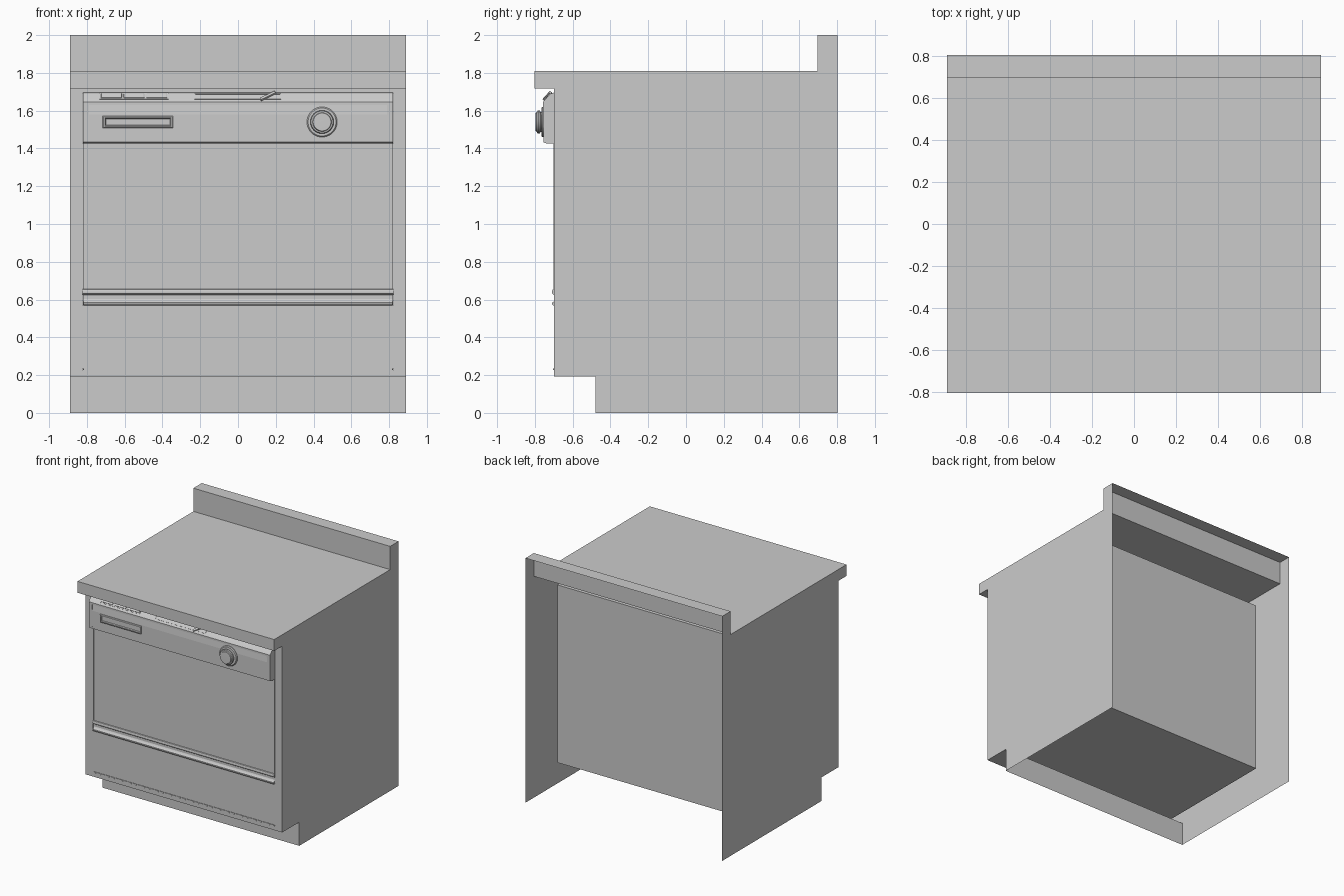
import bpy, bmesh, math
from mathutils import Matrix, Vector

if "Cube" in bpy.data.objects:
    bpy.data.objects.remove(bpy.data.objects["Cube"])


def finish(name, bm, bevel=0.0, smooth=False):
    bmesh.ops.remove_doubles(bm, verts=bm.verts, dist=1e-5)
    bmesh.ops.recalc_face_normals(bm, faces=bm.faces)
    mesh = bpy.data.meshes.new(name)
    bm.to_mesh(mesh)
    bm.free()
    ob = bpy.data.objects.new(name, mesh)
    bpy.context.collection.objects.link(ob)
    if bevel:
        mod = ob.modifiers.new("bevel", 'BEVEL')
        mod.width, mod.segments = bevel, 2
    if smooth:
        bpy.ops.object.select_all(action='DESELECT')
        ob.select_set(True)
        bpy.context.view_layer.objects.active = ob
        bpy.ops.object.shade_smooth_by_angle(angle=math.radians(35))
    return ob


def add_prism(bm, profile, x0, x1):
    """Closed solid: (y, z) profile swept along x."""
    face = bm.faces.new([bm.verts.new((x0, y, z)) for y, z in profile])
    ext = bmesh.ops.extrude_face_region(bm, geom=[face], use_keep_orig=True)
    verts = [v for v in ext['geom'] if isinstance(v, bmesh.types.BMVert)]
    bmesh.ops.translate(bm, verts=verts, vec=(x1 - x0, 0, 0))


def prism(name, profile, x0, x1, **kw):
    bm = bmesh.new()
    add_prism(bm, profile, x0, x1)
    return finish(name, bm, **kw)


def box(name, x0, x1, y0, y1, z0, z1, **kw):
    return prism(name, [(y0, z0), (y1, z0), (y1, z1), (y0, z1)], x0, x1, **kw)


# Cabinet shell: thin sheets, open at the back and underneath
W, BACK, KICK, NOSE = 0.89, .803, .193, 1.717
top = [(BACK, 2), (.695, 2), (.695, 1.81), (-BACK, 1.81), (-BACK, NOSE), (-.7, NOSE)]
toe = [(-.7, KICK), (-.48, KICK), (-.48, 0)]
bm = bmesh.new()
for strip in (top, toe):
    for (ya, za), (yb, zb) in zip(strip, strip[1:]):
        bm.faces.new([bm.verts.new(p) for p in
                      ((-W, ya, za), (W, ya, za), (W, yb, zb), (-W, yb, zb))])
for x in (-W, W):
    bm.faces.new([bm.verts.new((x, y, z)) for y, z in top + toe + [(BACK, 0)]])


# Front frame around the appliance opening
def ring(hx, z0, z1):
    return [Vector(p) for p in ((-hx, -.7, z0), (hx, -.7, z0), (hx, -.7, z1), (-hx, -.7, z1))]


outer, inner = ring(W, KICK, NOSE), ring(.824, .226, 1.69)
for i in range(4):
    j = (i + 1) % 4
    bm.faces.new([bm.verts.new(p) for p in (outer[i], outer[j], inner[j], inner[i])])
finish("cabinet_shell", bm)

# Appliance tub filling the opening, seen from the open back
box("appliance_tub", -.82, .82, -.694, .49, .227, 1.68)

# Door and lower access panel
box("door_panel", -.812, .812, -.7, -.694, .655, 1.43)
box("access_panel", -.823, .823, -.699, -.694, .235, .572)
box("bottom_trim", -.818, .818, -.703, -.694, .228, .236)

# Trim bars either side of the seam
prism("door_lower_trim", [(-.694, .625), (-.70, .625), (-.708, .631), (-.71, .642),
                          (-.706, .652), (-.695, .657), (-.694, .657)], -.822, .822, smooth=True)
prism("access_panel_trim", [(-.694, .569), (-.704, .569), (-.709, .576), (-.708, .584),
                            (-.70, .589), (-.694, .603)], -.818, .818, smooth=True)

# Slim side trims along the door
for side, s in (("left", -1), ("right", 1)):
    xs = sorted((s * .814, s * .822))
    box("door_side_trim_" + side, *xs, -.702, -.694, .655, 1.43)

# Control panel: full profile at the ends, shallow tapering recess between
back = [(-.694, 1.427), (-.74, 1.427), (-.755, 1.433)]
crown = [(-.757, 1.645), (-.745, 1.66), (-.718, 1.69), (-.70, 1.695), (-.694, 1.695)]
bm = bmesh.new()
for s in (-1, 1):
    add_prism(bm, back + crown, s * .79, s * .82)
finish("control_panel_ends", bm)
prism("control_panel", back + [(-.756, 1.58), (-.751, 1.63), (-.757, 1.63)] + crown, -.79, .79)

# Buttons and latch, laid on the sloped top edge of the panel
p0, p1 = Vector((0, -.745, 1.66)), Vector((0, -.718, 1.69))
up = (p1 - p0).normalized()
out = Vector((0, -up.z, up.y))
SLOPE = Matrix((Vector((1, 0, 0)), -out, up)).transposed().to_4x4()
SLOPE.translation = (p0 + p1) / 2


def on_slope(ob, x, tilt=0):
    ob.matrix_world = Matrix.Translation((x, 0, 0)) @ SLOPE @ Matrix.Rotation(tilt, 4, 'Y')


on_slope(box("button_bezel", -.183, .183, -.003, .008, -.022, .025), -.55)
for i in range(3):
    on_slope(box(f"button_{i + 1}", -.055, .055, -.007, .005, -.014, .02, bevel=.004),
             -.67 + i * .12)

# Latch slot rim, then its lever
bm = bmesh.new()
for z0, z1 in ((-.022, -.018), (.016, .02)):
    add_prism(bm, [(-.003, z0), (.005, z0), (.005, z1), (-.003, z1)], -.23, .228)
for x0, x1 in ((-.23, -.224), (.222, .228)):
    add_prism(bm, [(-.003, -.018), (.005, -.018), (.005, .016), (-.003, .016)], x0, x1)
on_slope(finish("latch_slot_rim", bm), 0)
on_slope(box("latch_lever", -.047, .047, -.012, .005, -.008, .008, bevel=.004), .158,
         -math.radians(33))

# Framed badge plate
bm = bmesh.new()
cx, cz = -.53, 1.54
sections = [(.187, .032, -.75), (.187, .032, -.762), (.182, .027, -.766),
            (.174, .020, -.766), (.170, .016, -.758)]
loops = [[bm.verts.new((cx + a * hx, y, cz + b * hz))
          for a, b in ((-1, -1), (1, -1), (1, 1), (-1, 1))] for hx, hz, y in sections]
for a, b in zip(loops, loops[1:]):
    for i in range(4):
        j = (i + 1) % 4
        bm.faces.new((a[i], a[j], b[j], b[i]))
bm.faces.new(loops[-1])
bm.faces.new(loops[0][::-1])
finish("badge_plate", bm)

# Dial: lathe profile (radius, y) spun around the y axis
bm = bmesh.new()
prof = [(.08, -.75), (.08, -.760), (.074, -.766), (.052, -.766), (.052, -.770),
        (.060, -.774), (.062, -.782), (.058, -.789), (.050, -.791), (.047, -.797), (0, -.798)]
verts = [bm.verts.new((.445 + r, y, 1.54)) for r, y in prof]
edges = [bm.edges.new(e) for e in zip(verts, verts[1:])]
bmesh.ops.spin(bm, geom=verts + edges, cent=(.445, 0, 1.54), axis=(0, 1, 0),
               angle=math.tau, steps=40)
finish("dial", bm, smooth=True)
